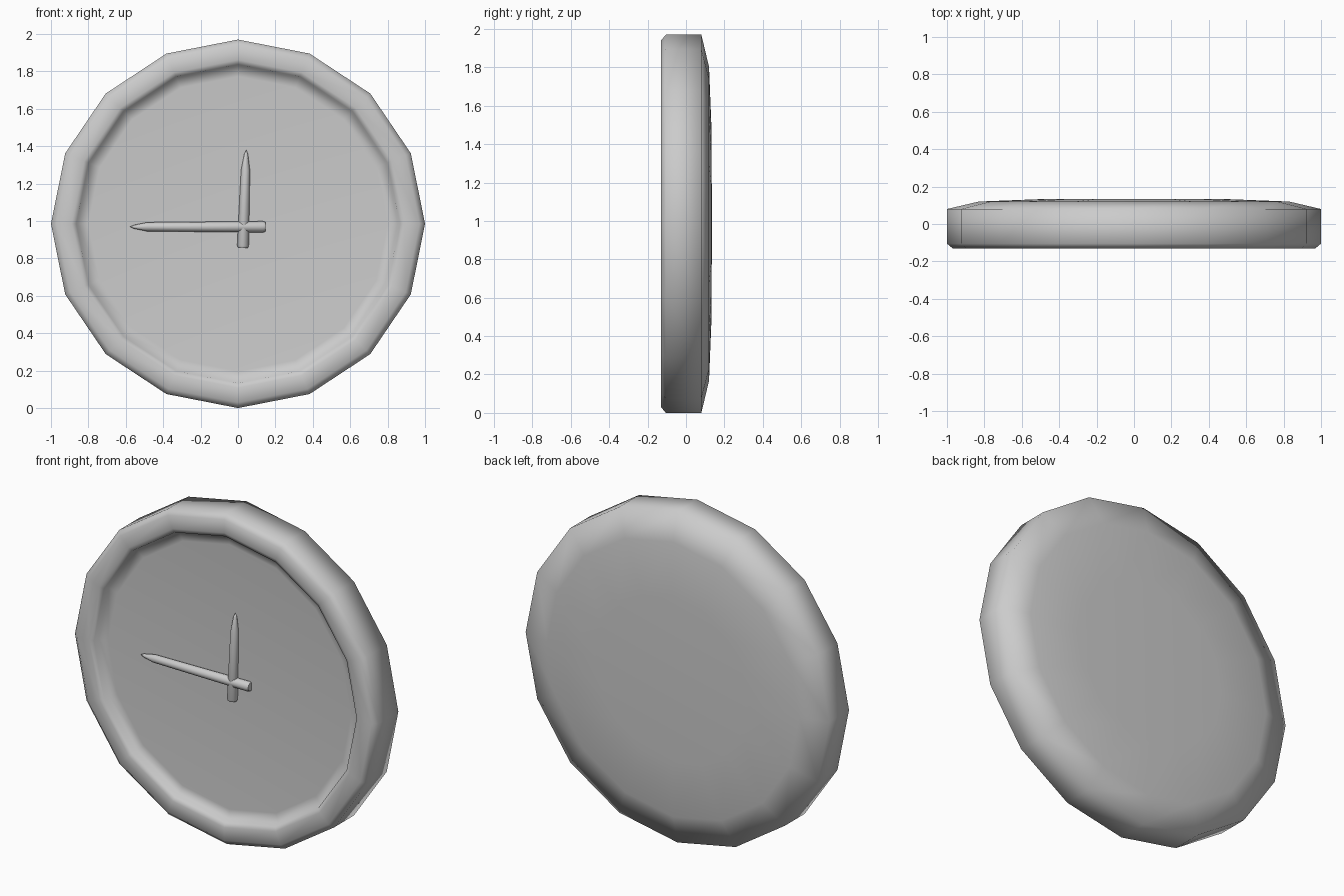
import bpy, bmesh, math
from mathutils import Vector, Matrix

if "Cube" in bpy.data.objects:
    bpy.data.objects.remove(bpy.data.objects["Cube"])

SIDES = 16
CZ = 0.985


def lathe(bm, profile, sides, matrix):
    """Spin (radius, height) points round local z; radius 0 closes with a pole."""
    rings = []
    for r, h in profile:
        if r == 0:
            rings.append([bm.verts.new(matrix @ Vector((0, 0, h)))])
        else:
            rings.append([bm.verts.new(matrix @ Vector((
                r * math.cos(2 * math.pi * i / sides),
                r * math.sin(2 * math.pi * i / sides), h))) for i in range(sides)])
    for a, b in zip(rings, rings[1:]):
        for i in range(sides):
            j = (i + 1) % sides
            face = [a[i % len(a)], a[j % len(a)], b[j % len(b)], b[i % len(b)]]
            bm.faces.new(list(dict.fromkeys(face)))


def make(name, profile, sides, matrix, angle):
    bm = bmesh.new()
    lathe(bm, profile, sides, matrix)
    bmesh.ops.recalc_face_normals(bm, faces=bm.faces)
    mesh = bpy.data.meshes.new(name)
    bm.to_mesh(mesh)
    bm.free()
    ob = bpy.data.objects.new(name, mesh)
    bpy.context.collection.objects.link(ob)
    bpy.ops.object.select_all(action='DESELECT')
    ob.select_set(True)
    bpy.context.view_layer.objects.active = ob
    bpy.ops.object.shade_smooth_by_angle(angle=math.radians(angle))
    return ob


# Clock case: domed back, straight side, raised rim and recessed dial
case = [(0, 0.135), (0.5, 0.133), (0.83, 0.12), (1.0, 0.08),
        (1.0, -0.105), (0.97, -0.13), (0.89, -0.13), (0.865, -0.12),
        (0.855, -0.085), (0.8, -0.08), (0, -0.08)]
to_front = Matrix(((1, 0, 0, 0), (0, 0, 1, 0), (0, CZ, 0, CZ), (0, 0, 0, 1)))
make("clock_case", case, SIDES, to_front, 80)


# Clock hands: slim round rods with a pointed tip
def hand(name, start, tip, y, r_tail, r_shoulder, point):
    a, b = Vector((start[0], y, start[1])), Vector((tip[0], y, tip[1]))
    d = b - a
    n = d.length
    m = Matrix.Translation(a) @ d.to_track_quat('Z', 'Y').to_matrix().to_4x4()
    prof = [(0, 0), (r_tail * 0.85, 0), (r_tail, 0.012), (r_shoulder, n - point),
            (r_shoulder * 0.4, n - 0.02), (0, n)]
    make(name, prof, 8, m, 50)


hand("hour_hand", (0.026, 0.857), (0.044, 1.38), -0.088, 0.031, 0.024, 0.11)
hand("minute_hand", (0.146, 0.969), (-0.577, 0.969), -0.09, 0.03, 0.024, 0.09)
